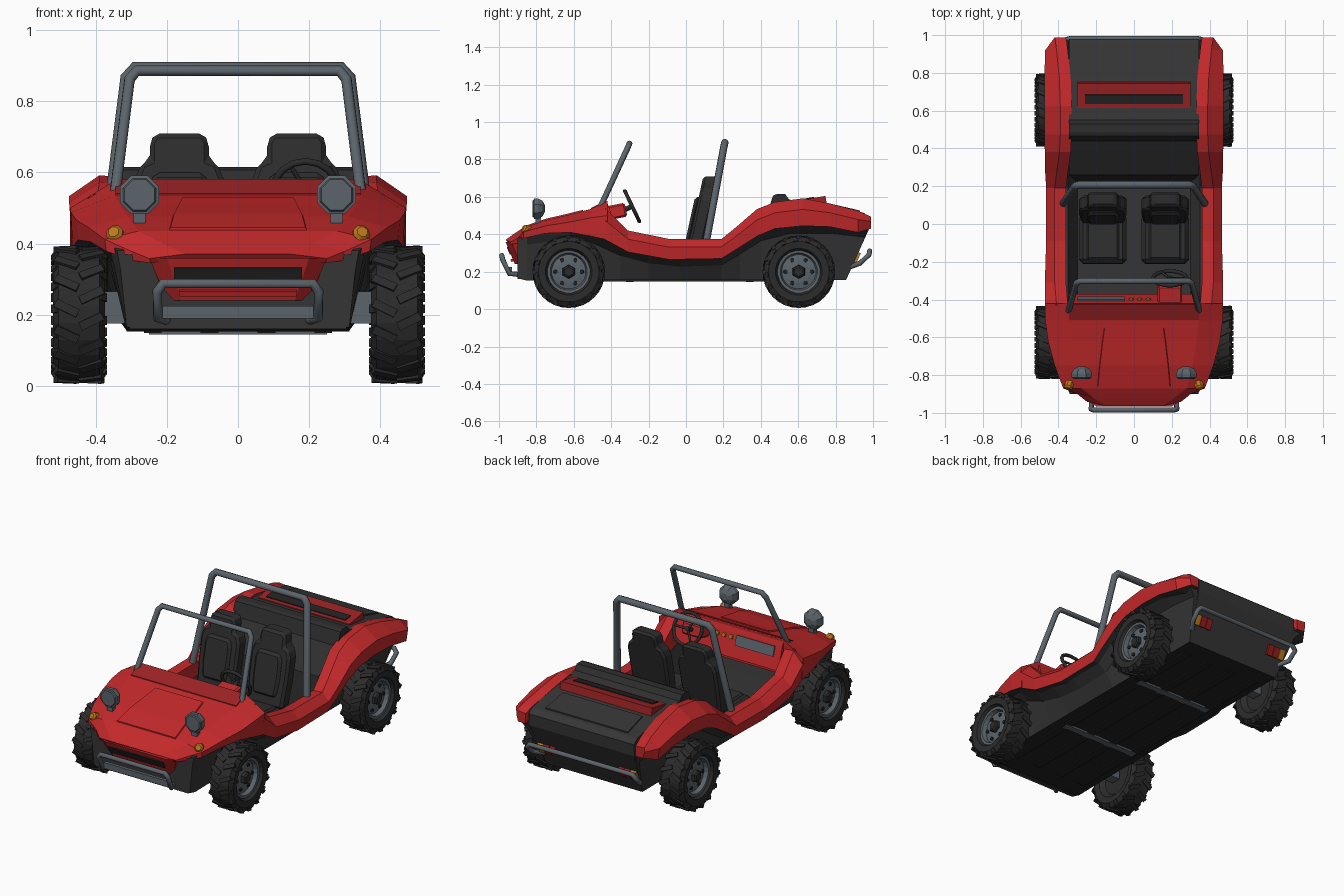
import bpy, bmesh, math
from mathutils import Matrix, Vector

if "Cube" in bpy.data.objects:
    bpy.data.objects.remove(bpy.data.objects["Cube"])


def paint(name, r, g, b):
    m = bpy.data.materials.new(name)
    m.use_nodes = True
    m.diffuse_color = (r, g, b, 1)
    m.node_tree.nodes["Principled BSDF"].inputs["Base Color"].default_value = (r, g, b, 1)
    return m


RED = paint("body_red", .55, .022, .024)
DARK_RED = paint("vent_red", .33, .016, .018)
CHARCOAL = paint("charcoal", .036, .036, .036)
VINYL = paint("seat_vinyl", .027, .027, .028)
BLACK = paint("underbody_black", .017, .017, .017)
RUBBER = paint("tyre_rubber", .024, .024, .024)
STEEL = paint("steel_grey", .105, .128, .148)
AMBER = paint("amber", .5, .19, .012)
TAIL = paint("tail_red", .32, .012, .012)


def finish(name, bm, mat, under=None, bevel=0, limit=-.5):
    """Turn a bmesh into an object; downward faces may take a second colour."""
    bmesh.ops.recalc_face_normals(bm, faces=bm.faces)
    if under:
        for f in bm.faces:
            f.normal_update()
            f.material_index = int(f.normal.z < limit)
    me = bpy.data.meshes.new(name)
    bm.to_mesh(me)
    bm.free()
    me.materials.append(mat)
    if under:
        me.materials.append(under)
    ob = bpy.data.objects.new(name, me)
    bpy.context.scene.collection.objects.link(ob)
    if bevel:
        mod = ob.modifiers.new("bevel", 'BEVEL')
        mod.width, mod.segments = bevel, 1


def loft(name, rings, mat, under=None, bevel=0, limit=-.5):
    bm = bmesh.new()
    rows = [[bm.verts.new(p) for p in ring] for ring in rings]
    n = len(rows[0])
    for a, b in zip(rows, rows[1:]):
        for i in range(n):
            bm.faces.new((a[i], a[(i + 1) % n], b[(i + 1) % n], b[i]))
    bm.faces.new(rows[0])
    bm.faces.new(rows[-1])
    finish(name, bm, mat, under, bevel, limit)


def box(name, loc, size, mat, tilt=0, bevel=0):
    bm = bmesh.new()
    m = Matrix.Translation(loc) @ Matrix.Rotation(tilt, 4, 'X') @ Matrix.Diagonal((*size, 1))
    bmesh.ops.create_cube(bm, size=1, matrix=m)
    finish(name, bm, mat, bevel=bevel)


def lathe(name, profile, n, loc, axis, mat):
    """Spin (radius, height) pairs about an axis."""
    m = Matrix.Translation(loc) @ Vector(axis).to_track_quat('Z', 'Y').to_matrix().to_4x4()
    rings = [[m @ Vector((r * math.cos(a), r * math.sin(a), h))
              for a in [math.tau * (i + .5) / n for i in range(n)]] for r, h in profile]
    loft(name, rings, mat)


def tube(name, pts, r, mat, closed=False):
    cu = bpy.data.curves.new(name, 'CURVE')
    cu.dimensions = '3D'
    cu.bevel_depth, cu.bevel_resolution, cu.use_fill_caps = r, 2, True
    sp = cu.splines.new('POLY')
    sp.points.add(len(pts) - 1)
    for p, c in zip(sp.points, pts):
        p.co = (*c, 1)
    sp.use_cyclic_u = closed
    cu.materials.append(mat)
    ob = bpy.data.objects.new(name, cu)
    bpy.context.scene.collection.objects.link(ob)
    bpy.ops.object.select_all(action='DESELECT')
    ob.select_set(True)
    bpy.context.view_layer.objects.active = ob
    bpy.ops.object.convert(target='MESH')


def flip(pts):
    return [(-x, y, z) for x, y, z in pts]


def sym(half):
    return half + flip(half[::-1])


def across(name, yz, width, mat):
    """Extrude a side profile across the car; width is a function of height."""
    loft(name, [[(s * width(z), y, z) for y, z in yz] for s in (-1, 1)], mat)


# Red side rims sweeping from cowl to tail: y, inner x, outer x, top z, low z
RIM = [(-.43, .35, .472, .54, .37), (-.31, .36, .472, .42, .305), (-.09, .36, .465, .375, .265),
       (.19, .36, .465, .375, .27), (.27, .35, .47, .44, .32), (.38, .335, .472, .535, .39),
       (.475, .33, .475, .572, .43), (.625, .33, .475, .592, .445), (.77, .335, .475, .565, .44),
       (.92, .35, .47, .525, .41), (.988, .36, .42, .495, .43)]
rings = [[(xi, y, zt - .005), (xi + .06, y, zt), (xo, y, zt - .4 * (zt - zl)),
          (xo - .01, y, zl), (xi, y, zl)] for y, xi, xo, zt, zl in RIM]
loft("left_side_rim", rings, RED, CHARCOAL)
loft("right_side_rim", [flip(r) for r in rings], RED, CHARCOAL)

# Hood with front fenders: y, crown x, crown z, shoulder x, shoulder z, low z, bow
HOOD = [(-.42, .345, .578, .472, .5, .37, 0), (-.51, .345, .535, .47, .488, .39, 0),
        (-.62, .33, .506, .455, .466, .41, 0), (-.75, .31, .476, .42, .445, .405, 0),
        (-.87, .28, .435, .375, .412, .378, 0), (-.945, .21, .4, .3, .378, .352, .5),
        (-.978, .15, .37, .25, .358, .345, .6)]
loft("hood", [sym([(xa, y + k * xa ** 2, zc), (xo, y + k * xo ** 2, zo), (xo - .005, y + k * xo ** 2, zl)])
              for y, xa, zc, xo, zo, zl, k in HOOD], RED, CHARCOAL, limit=-.8)
loft("hood_panel", [sym([(x, y, z + .007), (x + .008, y, z - .01)]) for x, y, z in
                    ((.155, -.55, .524), (.165, -.62, .506), (.18, -.75, .476), (.19, -.86, .438))], RED)
loft("cowl_strip", [sym([(.345, y, z + .004), (.345, y, z - .004)]) for y, z in
                    ((-.508, .537), (-.425, .577))], DARK_RED)

# Nose with grille opening
nose = sym([(.25, -.86, .36), (.25, -.935, .36), (.2, -.965, .36)])
loft("nose", [nose, [(x * .8, y + .05, .24) for x, y, z in nose]], RED)
box("grille", (0, -.946, .313), (.36, .009, .042), BLACK, .395)
box("grille_lip", (0, -.927, .262), (.33, .02, .014), RED, .395)

# Dark tub: y, top x, rim z, floor z
TUB = [(-.9, .34, .36, .165), (-.85, .36, .38, .152), (-.62, .43, .41, .155), (-.49, .45, .385, .155),
       (-.35, .45, .32, .155), (-.2, .45, .28, .155), (-.03, .45, .262, .155), (.19, .45, .27, .155),
       (.29, .45, .33, .155), (.4, .45, .4, .155), (.56, .455, .44, .155), (.77, .455, .44, .155),
       (.975, .42, .42, .155)]


def tub_ring(y, xt, zl, zb):
    lean = .45 if y > .9 else 0
    at = lambda x, z: (x, y + lean * min(0, z - .42), z)
    outer = [at(xt, zl + .02), at(min(.365, xt - .01), zl - .035), at(.313, zb)]
    inner = [at(min(.35, xt - .02), zl + .02), at(.3, zb + .035)]
    return sym(outer) + flip(inner) + inner[::-1]


loft("tub", [tub_ring(*s) for s in TUB], CHARCOAL, BLACK, limit=-.93)
loft("front_bulkhead", [sym([(.33, y, .37), (.305, y, .16)]) for y in (-.9, -.86)], CHARCOAL)
for x in (-.24, -.08, .08, .24):
    box("floor_rib", (x, 0, .154), (.05, 1.5, .012), BLACK)
for y in (-.3, .34):
    box("floor_crossbar", (0, y, .151), (.5, .04, .014), STEEL)

# Rear engine cover, rear shelf with padded roll, and raised vent
body_width = lambda z: .345 if z > .3 else .31
across("engine_cover", [(.5, .19), (.5, .58), (.555, .585), (.75, .562), (.95, .515), (.98, .49),
                        (.975, .42), (.856, .157)], body_width, CHARCOAL)
across("rear_shelf", [(.23, .19), (.26, .42), (.44, .53), (.465, .607), (.485, .615), (.53, .615),
                      (.555, .58), (.555, .19)], body_width, VINYL)
across("rear_vent", [(.61, .55), (.615, .583), (.745, .605), (.755, .55)], lambda z: .3, DARK_RED)
box("vent_slot", (0, .66, .591), (.52, .05, .009), BLACK, .168)
loft("deck_panel", [sym([(x, y, z + .006), (x, y, z - .01)]) for x, y, z in
                    ((.26, .78, .556), (.27, .93, .521))], CHARCOAL)

# Dashboard
across("dashboard", [(-.44, .565), (-.425, .577), (-.41, .54), (-.37, .41), (-.45, .4)], lambda z: .345, RED)
box("glove_panel", (-.175, -.398, .505), (.25, .012, .058), STEEL, .3)
for x in (-.015, .03, .075):
    lathe("gauge", [(.014, 0), (.012, .009)], 8, (x, -.402, .515), (0, 1, .3), AMBER)
box("instrument_pod", (.19, -.37, .522), (.13, .1, .075), RED, .2, .01)

# Steering wheel and column
hub, tilt = Vector((.19, -.288, .55)), Vector((0, .9, .43)).normalized()
side = Vector((1, 0, 0))
up = tilt.cross(side)
spoke = lambda a, r: hub + r * (math.cos(a) * side + math.sin(a) * up)
tube("steering_wheel", [spoke(math.tau * i / 16, .09) for i in range(16)], .01, RUBBER, True)
tube("steering_column", [hub + tilt * .01, hub - tilt * .12], .013, RUBBER)
for a in (0, 2.1, 4.2):
    tube("steering_spoke", [spoke(a, 0), spoke(a, .09)], .007, RUBBER)

# Seats
BACK = [(.115, .3), (.125, .45), (.125, .58), (.108, .625), (.083, .635), (.083, .685), (.068, .71)]
PAD = [(.075, .36), (.085, .45), (.085, .56), (.07, .6)]
for cx, label in ((.165, "left"), (-.165, "right")):
    def seat_part(name, half, front, rear):
        ring = sym([(x, 0, z) for x, z in half])
        loft(label + name, [[(cx + x, y + .22 * (z - .38), z) for x, _, z in ring] for y in (front, rear)],
             VINYL, bevel=.014)
    seat_part("_seat_back", BACK, .02, .1)
    seat_part("_seat_pad", PAD, 0, .03)
    box(label + "_seat_cushion", (cx, -.08, .265), (.25, .26, .09), VINYL, -.08, .02)
    box(label + "_seat_insert", (cx, -.09, .308), (.17, .2, .03), VINYL, -.08, .01)
    box(label + "_seat_base", (cx, -.07, .21), (.2, .2, .05), BLACK)

# Tube frames and bumpers
tube("windshield_frame", sym([(.347, -.465, .53), (.305, -.312, .862), (.285, -.302, .886)]), .016, STEEL)
tube("roll_bar", sym([(.374, .11, .37), (.312, .202, .865), (.288, .208, .892)]), .02, STEEL)
tube("front_bumper", sym([(.2, -.89, .185), (.225, -.945, .19), (.227, -.98, .265), (.21, -.985, .288)]), .014, STEEL)
box("front_bumper_bar", (0, -.94, .207), (.43, .02, .035), STEEL)
tube("rear_bumper", sym([(.3, .86, .22), (.35, .93, .245), (.355, .978, .29), (.335, .982, .312)]), .014, STEEL)

# Lamps
for s in (1, -1):
    lathe("headlight", [(.046, -.026), (.05, -.02), (.059, -.018), (.059, .004), (.045, .028), (.02, .04)],
          8, (s * .277, -.795, .537), (0, 1, 0), STEEL)
    box("headlight_stalk", (s * .277, -.79, .465), (.035, .03, .06), STEEL)
    lathe("turn_signal", [(.025, -.02), (.025, .01), (.016, .02)], 8, (s * .345, -.855, .425), (s * .3, -1, .5), AMBER)
    for x, mat in ((.305, AMBER), (.265, TAIL), (.225, TAIL)):
        box("tail_light", (s * x, .914, .275), (.036, .018, .06), mat, -.42)

# Wheels with lugged tyres
TYRE = [(.1, -.045), (.125, -.07), (.162, -.073), (.187, -.058), (.187, .058), (.162, .073), (.125, .07),
        (.112, .045), (.108, .015)]
RIM_DISC = [(.112, -.03), (.114, .054), (.1, .052), (.092, .028), (.06, .034), (.02, .036)]
LUGS = 16


def wheel(s, y, label):
    c = Vector((s * .447, y, .2))
    ax = (s, 0, 0)
    lathe(label + "_tyre", TYRE, 24, c, ax, RUBBER)
    lathe(label + "_rim", RIM_DISC, 20, c, ax, STEEL)
    lathe(label + "_hub", [(.038, .03), (.036, .052), (.025, .06)], 6, c, ax, RUBBER)
    for i in range(6):
        a = math.tau * i / 6
        p = c + Vector((0, math.cos(a), math.sin(a))) * .07
        lathe(label + "_rim_hole", [(.012, .03), (.011, .039)], 6, p, ax, BLACK)
    bm = bmesh.new()
    for i in range(LUGS):
        for t in (1, -1):
            spin = Matrix.Translation(c) @ Matrix.Rotation(math.tau * (i + t / 4) / LUGS, 4, 'X')
            tread = Matrix.Translation((t * .035, 0, .184)) @ Matrix.Rotation(t * .45, 4, 'Z')
            bmesh.ops.create_cube(bm, size=1, matrix=spin @ tread @ Matrix.Diagonal((.07, .024, .018, 1)))
            wall = Matrix.Translation((t * .066, 0, .172)) @ Matrix.Rotation(t * .95, 4, 'Y')
            bmesh.ops.create_cube(bm, size=1, matrix=spin @ wall @ Matrix.Diagonal((.026, .024, .014, 1)))
    finish(label + "_tread", bm, RUBBER)
    box(label + "_axle", (s * .35, y, .22), (.09, .06, .09), STEEL)


for s, sn in ((1, "left"), (-1, "right")):
    for y, yn in ((-.627, "front"), (.603, "rear")):
        wheel(s, y, yn + "_" + sn)
